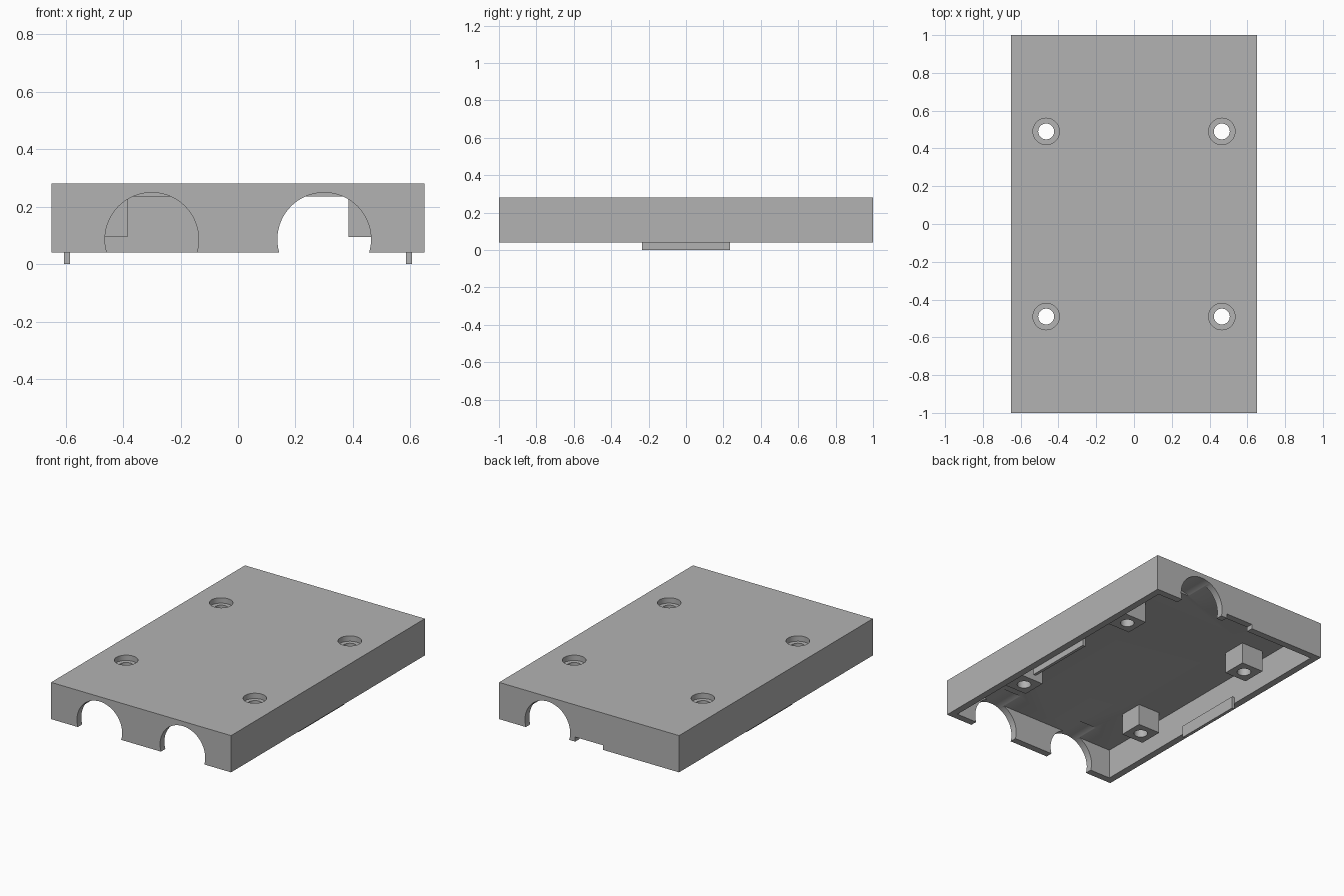
import bpy
from math import pi

if "Cube" in bpy.data.objects:
    bpy.data.objects.remove(bpy.data.objects["Cube"], do_unlink=True)

grey = bpy.data.materials.new("plain grey")
grey.use_nodes = True
colour = (0.45, 0.45, 0.45, 1)
grey.diffuse_color = colour
grey.node_tree.nodes["Principled BSDF"].inputs["Base Color"].default_value = colour


def finish(name):
    ob = bpy.context.object
    ob.name = name
    ob.data.materials.append(grey)
    bpy.ops.object.transform_apply(location=False, rotation=True, scale=True)
    return ob


def box(name, x0, x1, y0, y1, z0, z1):
    bpy.ops.mesh.primitive_cube_add(size=1, location=((x0 + x1) / 2, (y0 + y1) / 2, (z0 + z1) / 2))
    bpy.context.object.scale = (x1 - x0, y1 - y0, z1 - z0)
    return finish(name)


def cylinder(name, radius, depth, location, rotation=(0, 0, 0)):
    bpy.ops.mesh.primitive_cylinder_add(vertices=64, radius=radius, depth=depth,
                                        location=location, rotation=rotation)
    return finish(name)


def combine(target, tool, operation):
    mod = target.modifiers.new(operation, 'BOOLEAN')
    mod.operation = operation
    mod.solver = 'EXACT'
    mod.object = tool
    bpy.context.view_layer.objects.active = target
    bpy.ops.object.modifier_apply(modifier=mod.name)
    bpy.data.objects.remove(tool, do_unlink=True)


W, L, BOTTOM, TOP, WALL = 0.65, 1.0, 0.04, 0.28, 0.045
CEILING = TOP - WALL
INNER = W - WALL

# Open-bottomed shell
case = box("case_shell", -W, W, -L, L, BOTTOM, TOP)
combine(case, box("cavity", -INNER, INNER, -L + WALL, L - WALL, -0.1, CEILING), 'DIFFERENCE')

# Square screw posts with counterbored holes
BOSS_X, BOSS_Y, HALF = 0.465, 0.49, 0.08
corners = [(sx * BOSS_X, sy * BOSS_Y) for sx in (-1, 1) for sy in (-1, 1)]
for x, y in corners:
    combine(case, box("screw_post", x - HALF, x + HALF, y - HALF, y + HALF, 0.095, 0.26), 'UNION')
for x, y in corners:
    combine(case, cylinder("screw_hole", 0.042, 1, (x, y, 0.2)), 'DIFFERENCE')
    combine(case, cylinder("screw_recess", 0.07, 0.1, (x, y, TOP + 0.015)), 'DIFFERENCE')

# Round cable openings: two in front, one behind, each grooving the ceiling a little
for x, y in ((-0.3, -L), (0.3, -L), (0.3, L)):
    combine(case, cylinder("cable_opening", 0.163, 0.4, (x, y, 0.086), (pi / 2, 0, 0)), 'DIFFERENCE')

# Slot in the back rim
combine(case, box("rim_slot", -0.1, 0.1, 0.9, 1.1, -0.1, 0.07), 'DIFFERENCE')

# Locating tabs inside the long walls
for side, name in ((1, "left_tab"), (-1, "right_tab")):
    xs = sorted((side * (INNER - 0.02), side * INNER))
    box(name, xs[0], xs[1], -0.235, 0.235, 0, 0.08)

# Smooth round bores, crisp edges
bpy.ops.object.select_all(action='DESELECT')
case.select_set(True)
bpy.context.view_layer.objects.active = case
bpy.ops.object.shade_smooth_by_angle(angle=pi / 6)
